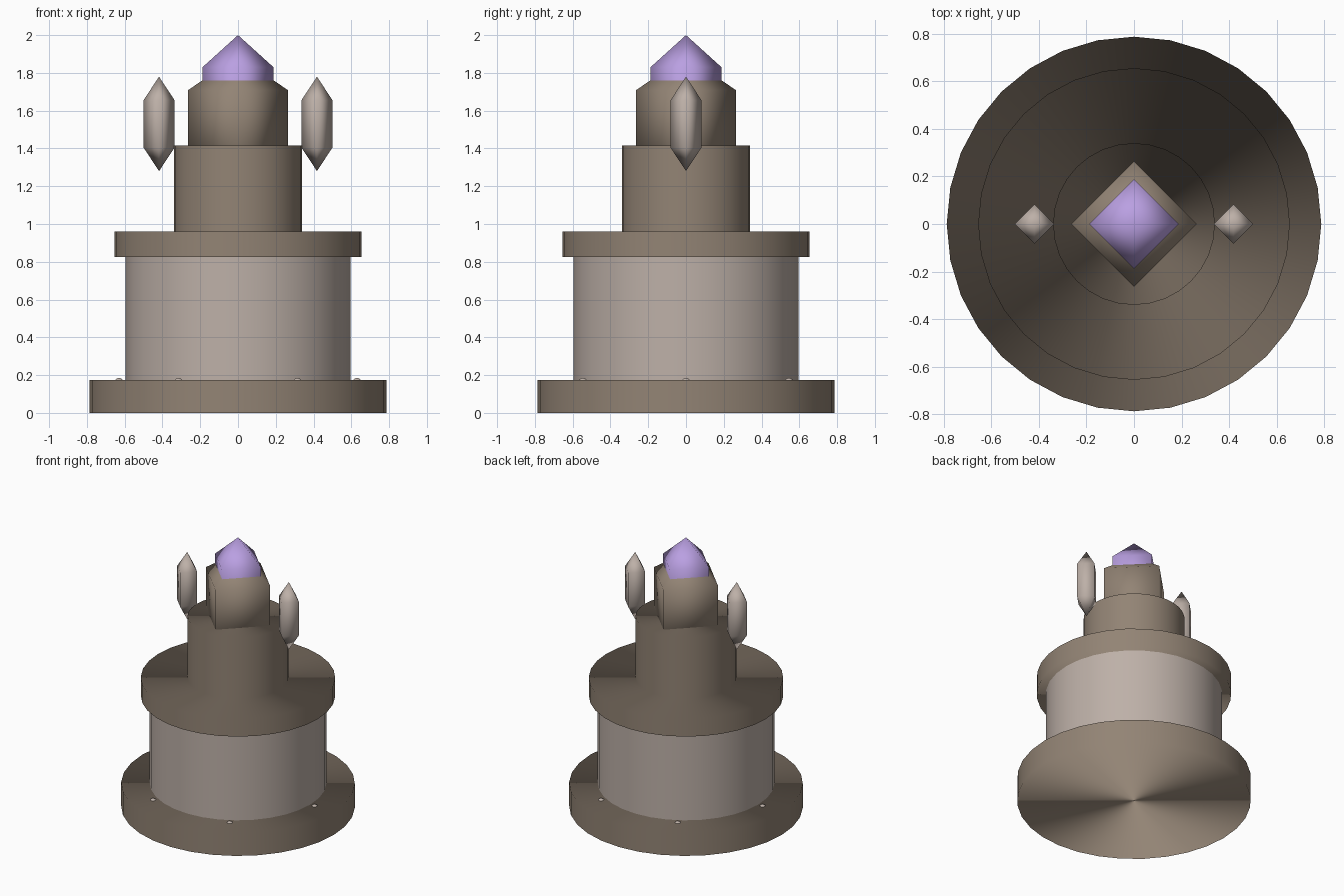
import bpy
import math

cube = bpy.data.objects.get("Cube")
if cube:
    bpy.data.objects.remove(cube, do_unlink=True)


def material(name, color):
    m = bpy.data.materials.new(name)
    m.use_nodes = True
    m.diffuse_color = (*color, 1)
    m.node_tree.nodes["Principled BSDF"].inputs["Base Color"].default_value = (*color, 1)
    return m


brown = material("brown stone", (0.29, 0.23, 0.177))
pale = material("pale stone", (0.51, 0.435, 0.39))
violet = material("violet crystal", (0.49, 0.35, 0.76))


def finish(name, mat):
    obj = bpy.context.object
    obj.name = obj.data.name = name
    obj.data.materials.append(mat)
    bpy.ops.object.shade_smooth()
    return obj


def drum(name, radius, bottom, top, mat):
    """Round tier whose smooth normals point straight out from its axis."""
    bpy.ops.mesh.primitive_cylinder_add(
        vertices=32, radius=radius, depth=top - bottom, location=(0, 0, (bottom + top) / 2))
    obj = finish(name, mat)
    normals = [(v.co.x / radius, v.co.y / radius, 0) for v in obj.data.vertices]
    obj.data.normals_split_custom_set_from_vertices(normals)


def crystal(name, x, z, radius, height, mat):
    """Four-sided double pyramid with corners on the x and y axes."""
    bpy.ops.mesh.primitive_uv_sphere_add(segments=4, ring_count=2, radius=1, location=(x, 0, z))
    obj = finish(name, mat)
    for v in obj.data.vertices:
        v.co.x *= radius
        v.co.y *= radius
        v.co.z *= height


# Stacked round tiers
drum("base_plinth", 0.787, 0, 0.175, brown)
drum("main_body", 0.595, 0.175, 0.825, pale)
drum("upper_ledge", 0.655, 0.825, 0.96, brown)
drum("top_pedestal", 0.34, 0.96, 1.415, brown)

# Crystal and its stone holder
crystal("crystal_holder", 0, 1.53, 0.305, 0.358, brown)
crystal("main_crystal", 0, 1.66, 0.217, 0.34, violet)

# Floating side shards
for side, x in (("left", 0.418), ("right", -0.418)):
    crystal(side + "_shard", x, 1.53, 0.095, 0.25, pale)

# Ring of small studs sunk into the plinth
for i in range(6):
    a = math.radians(60 * i)
    bpy.ops.mesh.primitive_uv_sphere_add(
        segments=12, ring_count=8, radius=0.025,
        location=(0.63 * math.cos(a), 0.63 * math.sin(a), 0.16))
    finish(f"stud_{i + 1}", pale)
